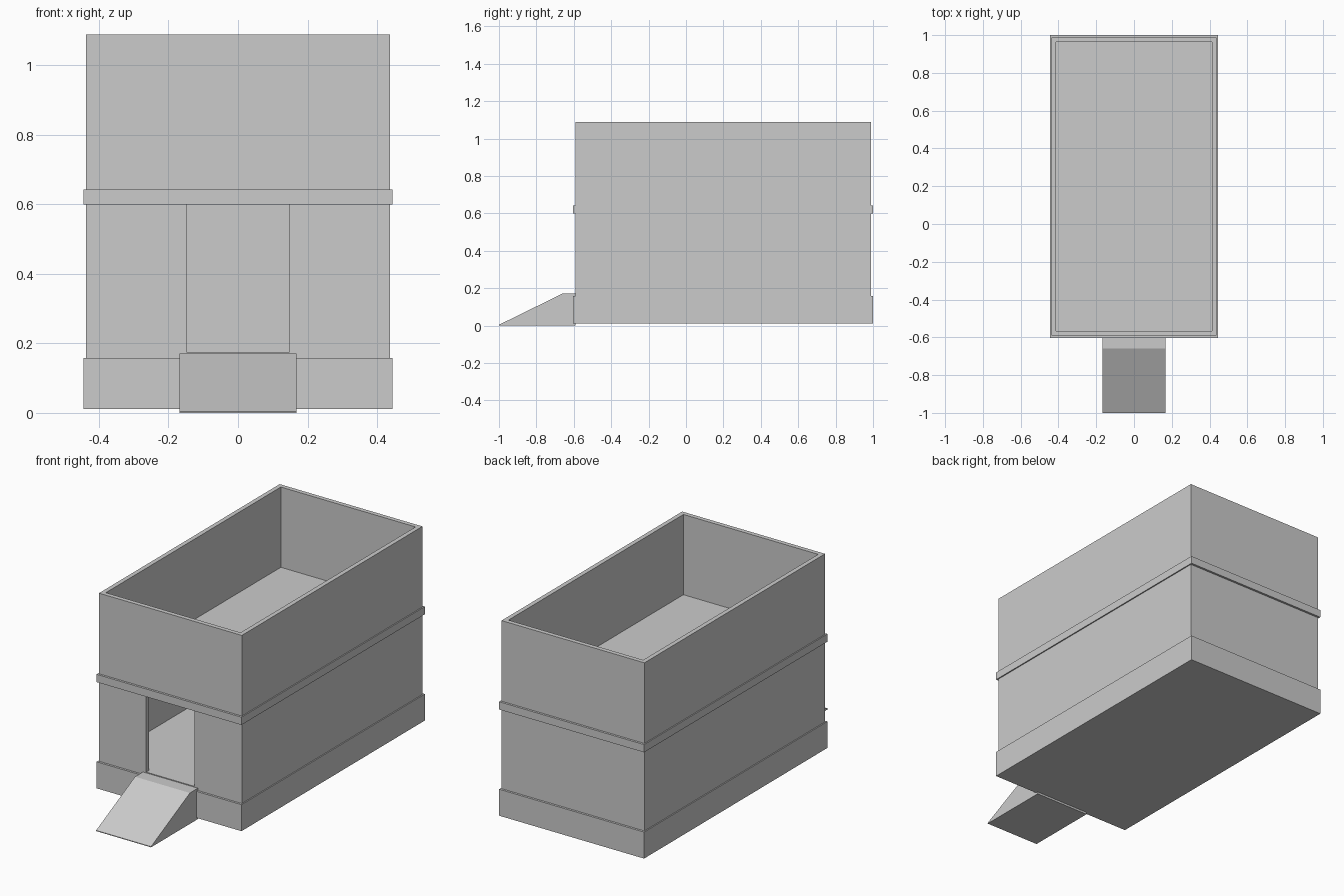
import bpy, bmesh

if "Cube" in bpy.data.objects:
    bpy.data.objects.remove(bpy.data.objects["Cube"])

X, Y0, Y1 = 0.437, -0.591, 0.988      # wall outline
LIP = 0.0065 * 1.0                    # overhang of the bands
LIP_Y = 0.012
WALL = 0.035


def finish(bm, name):
    bmesh.ops.recalc_face_normals(bm, faces=bm.faces)
    me = bpy.data.meshes.new(name)
    bm.to_mesh(me)
    bm.free()
    ob = bpy.data.objects.new(name, me)
    bpy.context.collection.objects.link(ob)
    return ob


def box_bm(x0, x1, y0, y1, z0, z1):
    bm = bmesh.new()
    bmesh.ops.create_cube(bm, size=1)
    for v in bm.verts:
        v.co = (x1 if v.co.x > 0 else x0,
                y1 if v.co.y > 0 else y0,
                z1 if v.co.z > 0 else z0)
    return bm


def box(name, *dims):
    return finish(box_bm(*dims), name)


def storey(name, z0, floor, z1):
    """Open-topped room: inset the top and push it down to the floor."""
    bm = box_bm(-X, X, Y0, Y1, z0, z1)
    bm.normal_update()
    top = max(bm.faces, key=lambda f: f.calc_center_median().z)
    bmesh.ops.inset_region(bm, faces=[top], thickness=WALL)
    new = bmesh.ops.extrude_face_region(bm, geom=[top])["geom"]
    for v in new:
        if isinstance(v, bmesh.types.BMVert):
            v.co.z = floor
    if top.is_valid:
        bmesh.ops.delete(bm, geom=[top], context='FACES_ONLY')
    return finish(bm, name)


def band(name, z0, z1):
    return box(name, -X - LIP, X + LIP, Y0 - LIP_Y, Y1 + LIP_Y, z0, z1)


# Plinth and the slab between storeys
band("base_plinth", 0.0115, 0.158)
band("upper_floor_slab", 0.599, 0.642)

# Two storeys of walls
lower = storey("ground_storey", 0.10, 0.1755, 0.615)
storey("upper_storey", 0.61, 0.644, 1.088)

# Doorway in the front wall
cutter = box("door_cutter", -0.148, 0.148, Y0 - 0.1, Y0 + 0.1, 0.1755, 0.7)
cutter.hide_render = True
cutter.hide_set(True)
cut = lower.modifiers.new("doorway", 'BOOLEAN')
cut.operation = 'DIFFERENCE'
cut.solver = 'EXACT'
cut.object = cutter

# Entrance ramp: side profile swept across x
bm = bmesh.new()
profile = [(-1.0, 0.0), (-0.59, 0.0), (-0.59, 0.171), (-0.66, 0.171), (-1.0, 0.004)]
side = bm.faces.new([bm.verts.new((-0.168, y, z)) for y, z in profile])
new = bmesh.ops.extrude_face_region(bm, geom=[side])["geom"]
bmesh.ops.translate(bm, vec=(0.336, 0, 0),
                    verts=[v for v in new if isinstance(v, bmesh.types.BMVert)])
finish(bm, "entrance_ramp")
